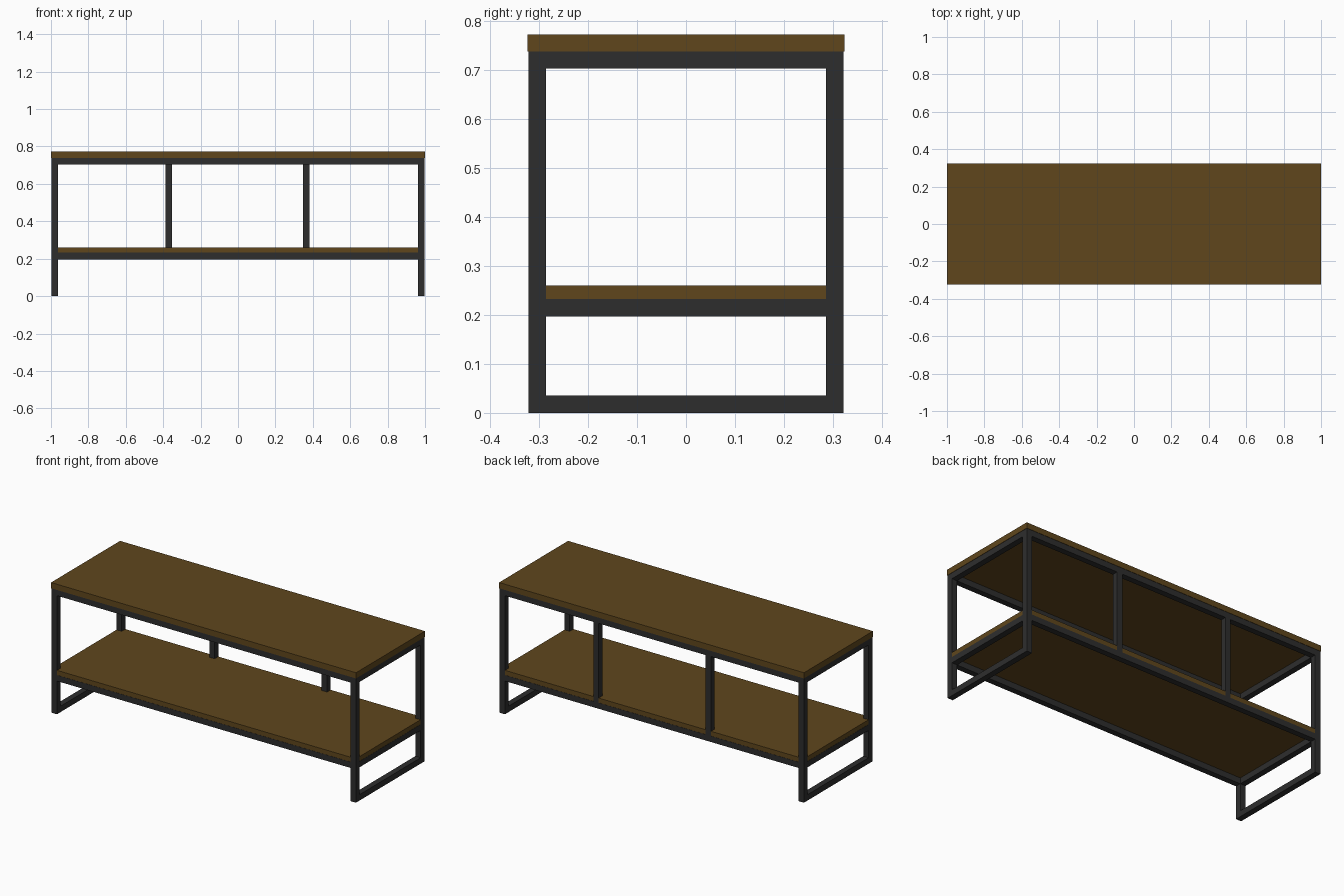
import bpy, bmesh

if "Cube" in bpy.data.objects:
    bpy.data.objects.remove(bpy.data.objects["Cube"])

# Key dimensions
FX, FY, T = 0.998, 0.321, 0.035     # frame half sizes, tube width
TOP_Z, MID_Z = 0.738, 0.232         # upper faces of the two rail levels


def material(name, rgb):
    m = bpy.data.materials.new(name)
    m.diffuse_color = (*rgb, 1)
    m.use_nodes = True
    m.node_tree.nodes["Principled BSDF"].inputs["Base Color"].default_value = m.diffuse_color
    return m


wood = material("wood", (0.115, 0.062, 0.012))
metal = material("dark_metal", (0.027, 0.027, 0.027))


def prism(name, outline, z0, z1, mat):
    """Extrude a flat xy outline from z0 to z1."""
    bm = bmesh.new()
    face = bm.faces.new([bm.verts.new((x, y, z0)) for x, y in outline])
    ext = bmesh.ops.extrude_face_region(bm, geom=[face])
    verts = [g for g in ext["geom"] if isinstance(g, bmesh.types.BMVert)]
    bmesh.ops.translate(bm, verts=verts, vec=(0, 0, z1 - z0))
    bmesh.ops.recalc_face_normals(bm, faces=bm.faces)
    me = bpy.data.meshes.new(name)
    bm.to_mesh(me)
    bm.free()
    me.materials.append(mat)
    ob = bpy.data.objects.new(name, me)
    bpy.context.collection.objects.link(ob)
    return ob


def box(name, x0, x1, y0, y1, z0, z1, mat):
    return prism(name, [(x0, y0), (x1, y0), (x1, y1), (x0, y1)], z0, z1, mat)


# Table top
box("table_top", -1, 1, -0.323, 0.323, TOP_Z, 0.772, wood)

# Shelf board, notched around the four legs
sx, sy = FX - 0.001, FY - 0.001
nx, ny = FX - T, FY - T
shelf = [(-nx, -sy), (nx, -sy), (nx, -ny), (sx, -ny), (sx, ny), (nx, ny),
         (nx, sy), (-nx, sy), (-nx, ny), (-sx, ny), (-sx, -ny), (-nx, -ny)]
prism("shelf", shelf, MID_Z, 0.26, wood)

# Legs
for xs, xn in ((-1, "left"), (1, "right")):
    xa, xb = sorted((xs * FX, xs * nx))
    for ys, yn in ((-1, "front"), (1, "back")):
        ya, yb = sorted((ys * FY, ys * ny))
        box(f"{yn}_{xn}_leg", xa, xb, ya, yb, 0, TOP_Z, metal)
    # End rails: foot, shelf and top level
    for level, z in (("foot", T), ("shelf", MID_Z), ("top", TOP_Z)):
        box(f"{xn}_{level}_rail", xa, xb, -ny, ny, z - T, z, metal)

# Long rails at shelf and top level
for ys, yn in ((-1, "front"), (1, "back")):
    ya, yb = sorted((ys * FY, ys * ny))
    for level, z in (("shelf", MID_Z), ("top", TOP_Z)):
        box(f"{yn}_{level}_rail", -nx, nx, ya, yb, z - T, z, metal)

# Two uprights along the back
for x, n in ((-0.371, "left"), (0.366, "right")):
    box(f"{n}_back_upright", x - T / 2, x + T / 2, ny, FY, MID_Z, TOP_Z - T, metal)
